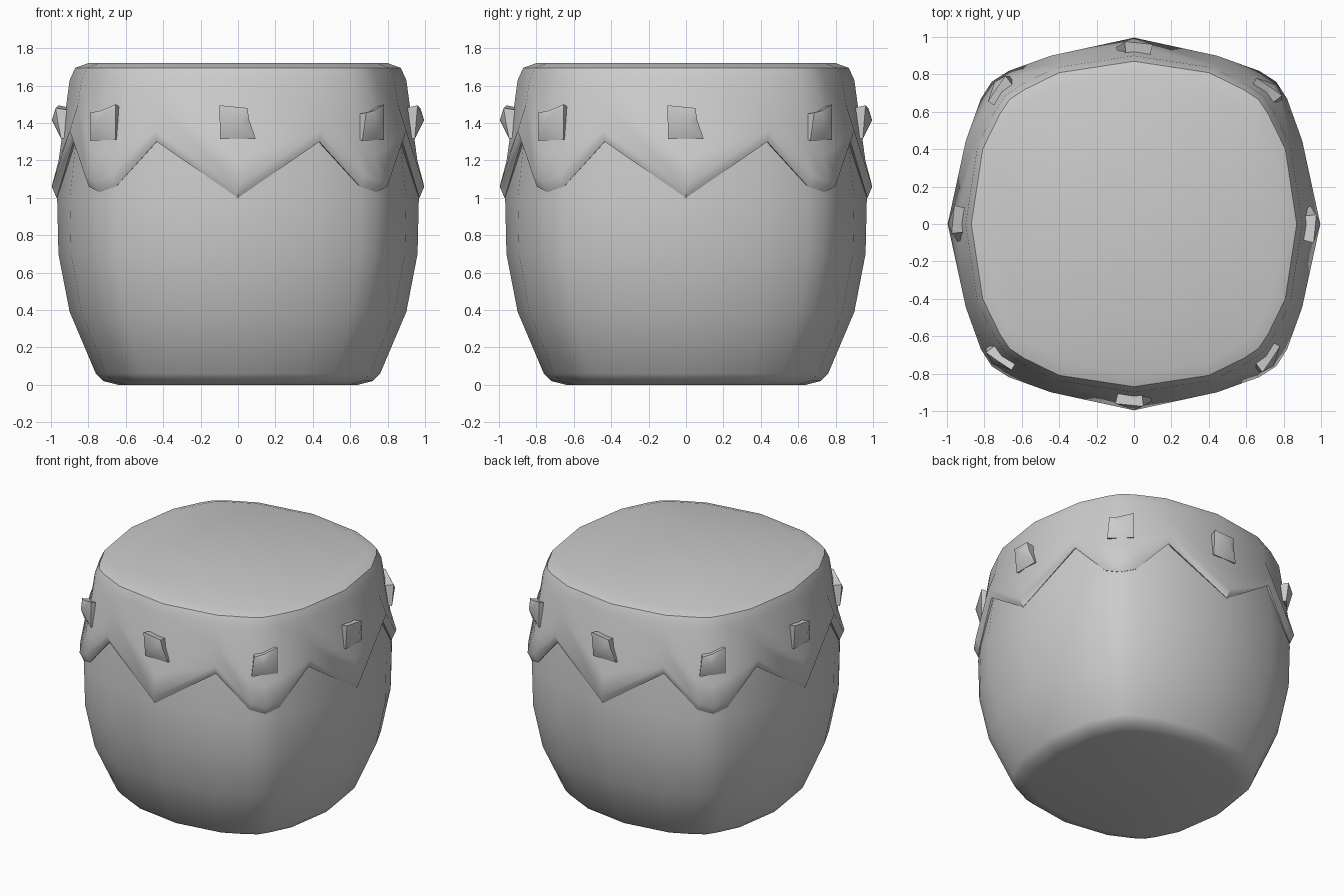
import bpy, bmesh, math
from mathutils import Matrix, Vector

if "Cube" in bpy.data.objects:
    bpy.data.objects.remove(bpy.data.objects["Cube"])

# Rounded-square cross-section: one quadrant (x, y, hem height), turned four times
QUADRANT = [(1, 0, 1.06), (.93, .46, 1.36), (.825, .675, 1.12),
            (.765, .765, 1.09), (.675, .825, 1.12), (.46, .93, 1.36)]
SECTION = []
for q in range(4):
    for x, y, hem in QUADRANT:
        for _ in range(q):
            x, y = -y, x
        SECTION.append((x, y, hem))


def wall_radius(z):
    """Radius of the upper wall at height z."""
    if z > 1.23:
        return .955 - .055 * (z - 1.23) / .40
    return .97 - .015 * (z - 1.0) / .23


def finish(name, bm, angle):
    bmesh.ops.recalc_face_normals(bm, faces=bm.faces)
    mesh = bpy.data.meshes.new(name)
    bm.to_mesh(mesh)
    bm.free()
    obj = bpy.data.objects.new(name, mesh)
    bpy.context.collection.objects.link(obj)
    bpy.ops.object.select_all(action='DESELECT')
    obj.select_set(True)
    bpy.context.view_layer.objects.active = obj
    bpy.ops.object.shade_smooth_by_angle(angle=math.radians(angle))
    return obj


def loft(name, rows, angle):
    """Each row maps a hem height to (radius, z); first and last rows are capped."""
    bm = bmesh.new()
    rings = []
    for row in rows:
        ring = []
        for x, y, hem in SECTION:
            r, z = row(hem)
            ring.append(bm.verts.new((x * r, y * r, z)))
        rings.append(ring)
    n = len(SECTION)
    for a, b in zip(rings, rings[1:]):
        for i in range(n):
            bm.faces.new((a[i], a[(i + 1) % n], b[(i + 1) % n], b[i]))
    bm.faces.new(rings[0])
    bm.faces.new(rings[-1])
    return finish(name, bm, angle)


# Barrel body
PROFILE = [(.64, 0), (.72, .02), (.76, .06), (.90, .39), (.96, .70), (.967, 1.0), (.92, 1.4)]
loft("drum_body", [lambda h, p=p: p for p in PROFILE], 50)

# Stretched skin with a flared zigzag hem
loft("drum_skin", [
    lambda h: (.80, 1.72),
    lambda h: (.87, 1.695),
    lambda h: (.90, 1.63),
    lambda h: (wall_radius(h + .14) + .002, h + .14),
    lambda h: (wall_radius(h) + .03, h),
    lambda h: (wall_radius(h - .06), h - .06),
    lambda h: (.85, h - .02),
], 45)

# Rough pegs pinning the skin: outline (sideways, up, outward) and a raised tip
OUTLINE = [(-.10, .09, .03), (.05, .075, .045), (.06, .01, .035),
           (.095, -.09, .015), (-.095, -.09, .015)]
for i in range(8):
    a = i * math.pi / 4
    r = .93 if i % 2 == 0 else 1.0
    bm = bmesh.new()
    front = [bm.verts.new(p) for p in OUTLINE]
    back = [bm.verts.new((x * .85, z * .85, -.03)) for x, z, _ in OUTLINE]
    tip = bm.verts.new((0, .01, .065))
    for j in range(5):
        k = (j + 1) % 5
        bm.faces.new((front[j], front[k], tip))
        bm.faces.new((back[j], back[k], front[k], front[j]))
    bm.faces.new(back)
    out = Vector((math.cos(a), math.sin(a), 0))
    side = Vector((-math.sin(a), math.cos(a), 0))
    frame = Matrix((side, Vector((0, 0, 1)), out)).transposed().to_4x4()
    roll = Matrix.Rotation(math.pi / 2 * (i % 2), 4, 'Z')
    bm.transform(Matrix.Translation(out * r + Vector((0, 0, 1.405))) @ frame @ roll)
    finish(f"skin_peg_{i + 1}", bm, 60)
